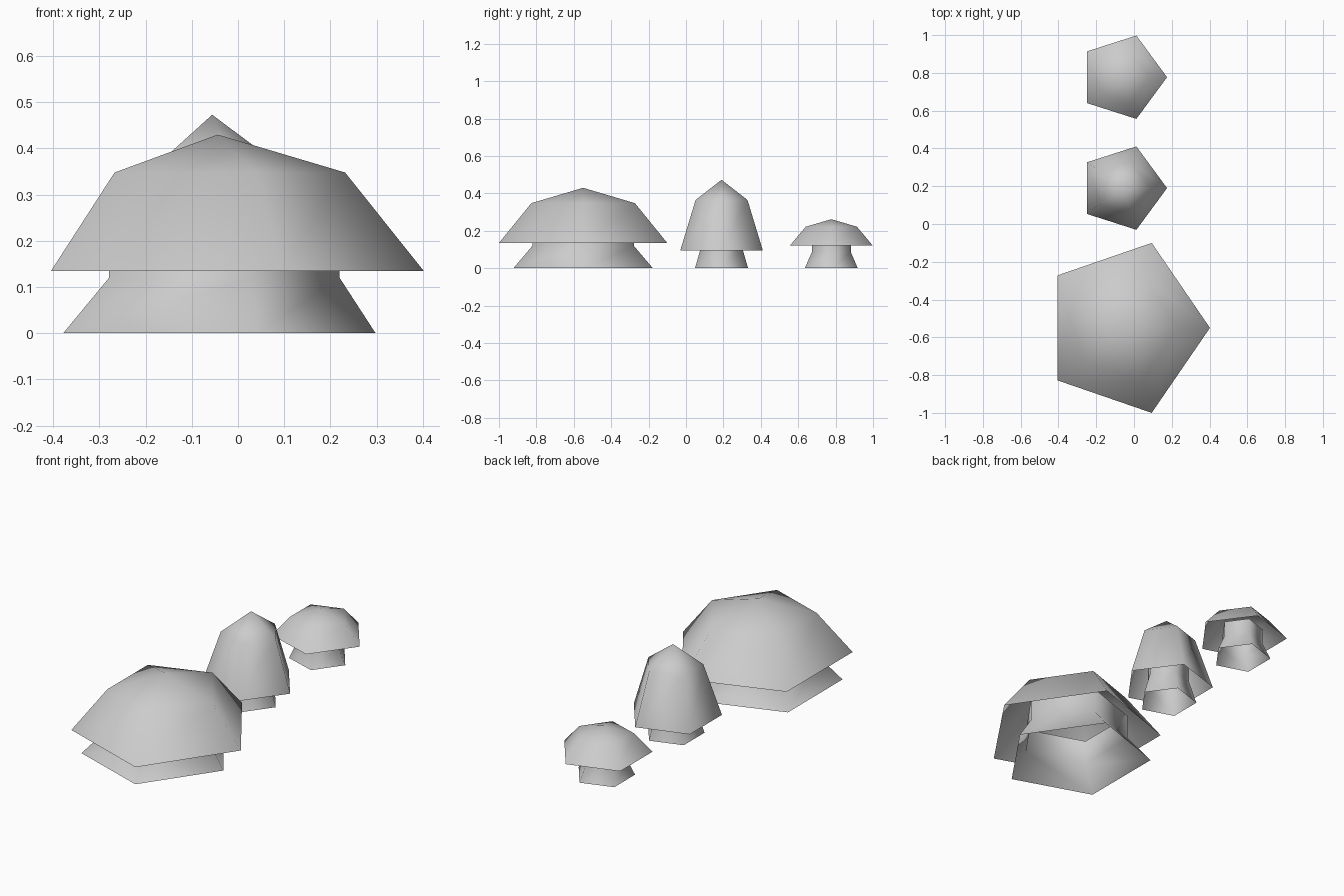
import bpy, bmesh, math

cube = bpy.data.objects.get("Cube")
if cube:
    bpy.data.objects.remove(cube, do_unlink=True)

SIDES = 5

grey = bpy.data.materials.new("plain_grey")
grey.use_nodes = True
colour = (0.6, 0.6, 0.6, 1)
grey.diffuse_color = colour
grey.node_tree.nodes["Principled BSDF"].inputs["Base Color"].default_value = colour


def shell(name, y, rings, apex=None):
    """Open five-sided shell; each ring is (centre x, radius x, radius y, z)."""
    bm = bmesh.new()
    loops = []
    for cx, rx, ry, z in rings:
        loops.append([bm.verts.new((cx + rx * math.cos(math.tau * i / SIDES),
                                    y + ry * math.sin(math.tau * i / SIDES), z))
                      for i in range(SIDES)])
    for low, high in zip(loops, loops[1:]):
        for i in range(SIDES):
            j = (i + 1) % SIDES
            bm.faces.new((low[i], low[j], high[j], high[i]))
    if apex:
        tip = bm.verts.new((apex[0], y, apex[1]))
        for i in range(SIDES):
            bm.faces.new((loops[-1][i], loops[-1][(i + 1) % SIDES], tip))
    for face in bm.faces:
        face.smooth = True
    mesh = bpy.data.meshes.new(name)
    bm.to_mesh(mesh)
    bm.free()
    mesh.materials.append(grey)
    obj = bpy.data.objects.new(name, mesh)
    bpy.context.collection.objects.link(obj)


# Large broad mushroom at the front
shell("large_stem", -0.55, [(-0.076, 0.374, 0.392, 0), (-0.056, 0.276, 0.285, 0.12),
                            (-0.056, 0.276, 0.285, 0.25)])
shell("large_cap", -0.55, [(-0.044, 0.446, 0.473, 0.135), (-0.044, 0.276, 0.291, 0.348)],
      (-0.044, 0.43))

# Tall pointed mushroom in the middle
shell("tall_stem", 0.19, [(-0.06, 0.15, 0.149, 0), (-0.06, 0.113, 0.113, 0.12),
                          (-0.06, 0.113, 0.113, 0.21)])
shell("tall_cap", 0.19, [(-0.06, 0.235, 0.232, 0.095), (-0.057, 0.146, 0.146, 0.365)],
      (-0.056, 0.473))

# Small flat mushroom at the back
shell("small_stem", 0.777, [(-0.06, 0.15, 0.149, 0), (-0.06, 0.11, 0.11, 0.085),
                            (-0.06, 0.11, 0.11, 0.17)])
shell("small_cap", 0.777, [(-0.06, 0.235, 0.232, 0.122), (-0.058, 0.144, 0.144, 0.222)],
      (-0.057, 0.262))
